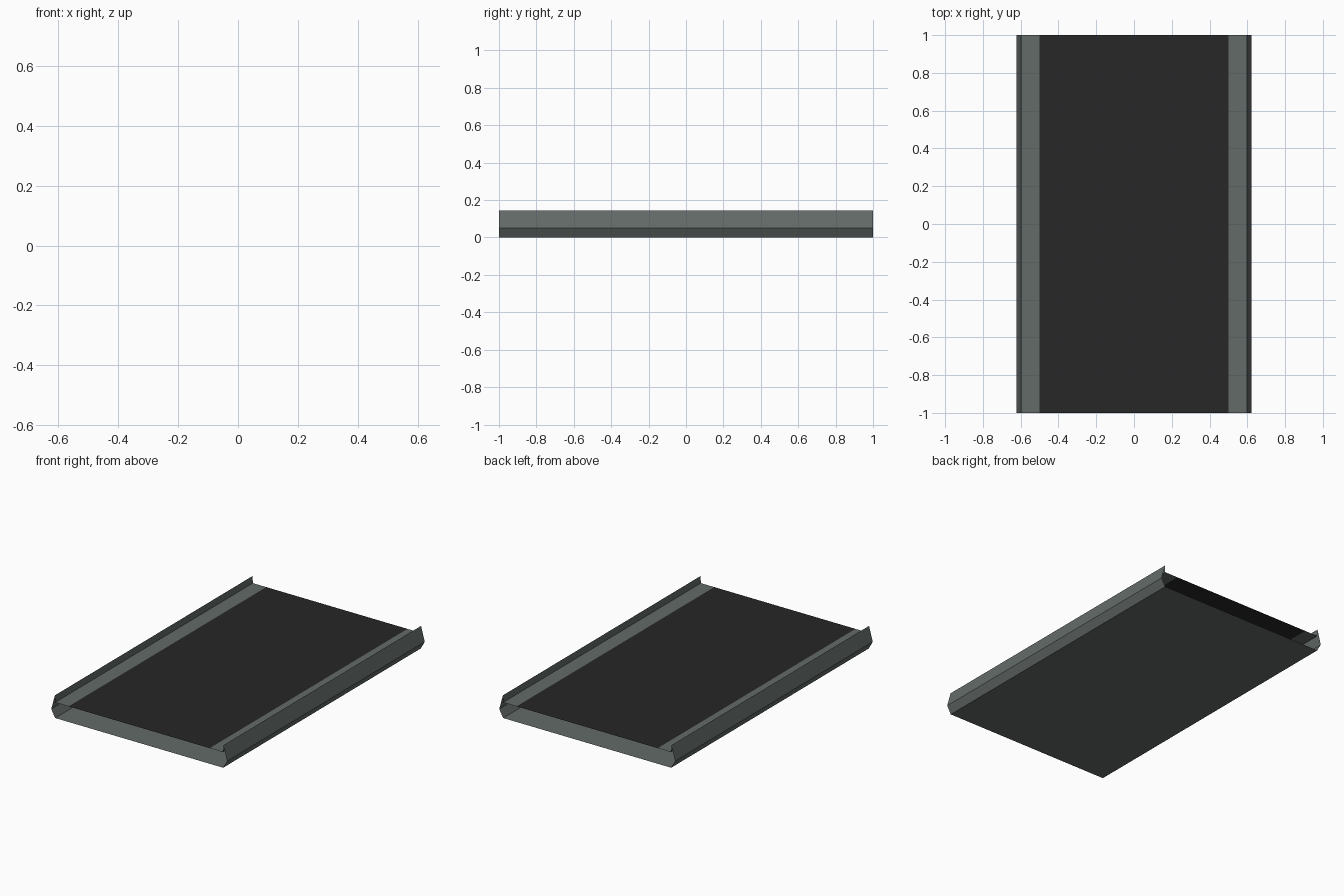
import bpy

if "Cube" in bpy.data.objects:
    bpy.data.objects.remove(bpy.data.objects["Cube"])


def material(name, rgb):
    m = bpy.data.materials.new(name)
    m.diffuse_color = (*rgb, 1.0)
    m.use_nodes = True
    m.node_tree.nodes["Principled BSDF"].inputs["Base Color"].default_value = m.diffuse_color
    return m


def extrude_profile(name, profile, mat, y=1.0):
    """Open sheet: sweep an x/z profile along the length, ends left open."""
    verts = [(x, s * y, z) for x, z in profile for s in (-1, 1)]
    faces = [(2 * i, 2 * i + 1, 2 * i + 3, 2 * i + 2) for i in range(len(profile) - 1)]
    mesh = bpy.data.meshes.new(name)
    mesh.from_pydata(verts, [], faces)
    mesh.materials.append(mat)
    mesh.update()
    obj = bpy.data.objects.new(name, mesh)
    bpy.context.collection.objects.link(obj)
    return obj


grey = material("grey metal", (0.125, 0.147, 0.138))
black = material("black floor", (0.020, 0.020, 0.020))

# Outer shell: ledge, lip, slanted side, chamfer, then mirrored across the bottom
side = [(0.5, 0.1), (0.595, 0.1), (0.597, 0.145), (0.623, 0.05), (0.595, 0.0)]
shell = side + [(-x, z) for x, z in reversed(side)]
extrude_profile("tray_shell", shell[::-1], grey)

# Dark walking surface between the ledges
extrude_profile("floor_panel", [(-0.5, 0.1), (0.5, 0.1)], black)
